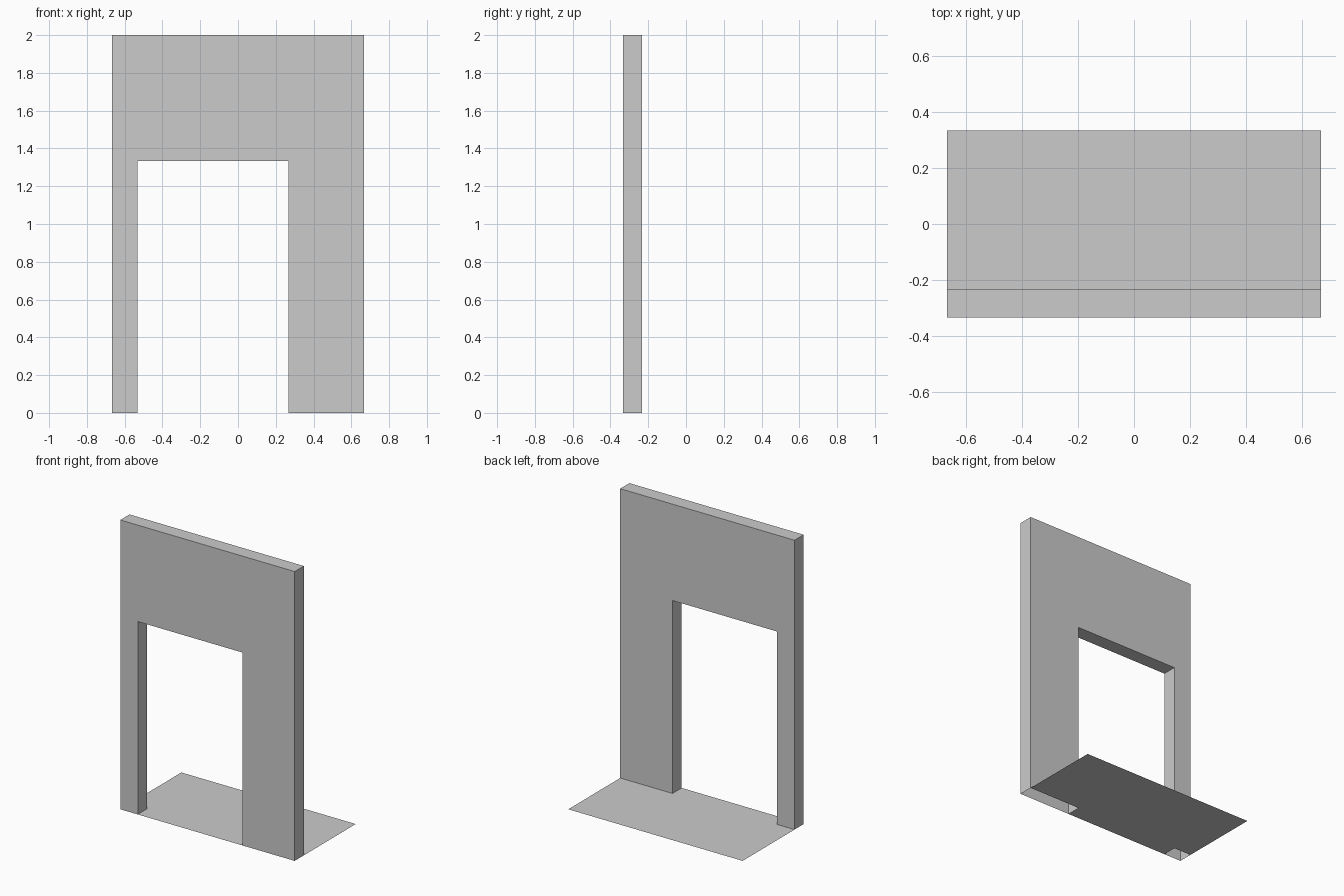
import bpy, bmesh

if "Cube" in bpy.data.objects:
    bpy.data.objects.remove(bpy.data.objects["Cube"])

W, FRONT, BACK = 0.6667, -0.3333, 0.3333
INNER = -0.2333              # rear face of the wall
L, R, TOP = -0.5333, 0.2667, 1.3333   # doorway


def make_object(name, bm):
    mesh = bpy.data.meshes.new(name)
    bm.to_mesh(mesh)
    bm.free()
    obj = bpy.data.objects.new(name, mesh)
    bpy.context.collection.objects.link(obj)


# Wall: doorway outline extruded backwards, left open underneath
bm = bmesh.new()
outline = [(-W, 0), (L, 0), (L, TOP), (R, TOP), (R, 0), (W, 0), (W, 2), (-W, 2)]
face = bm.faces.new([bm.verts.new((x, FRONT, z)) for x, z in outline])
ext = bmesh.ops.extrude_face_region(bm, geom=[face], use_keep_orig=True)
moved = [v for v in ext["geom"] if isinstance(v, bmesh.types.BMVert)]
bmesh.ops.translate(bm, verts=moved, vec=(0, INNER - FRONT, 0))
bmesh.ops.recalc_face_normals(bm, faces=bm.faces)
under = [f for f in bm.faces if all(v.co.z < 0.001 for v in f.verts)]
bmesh.ops.delete(bm, geom=under, context='FACES_ONLY')
make_object("doorway_wall", bm)

# Floor: thin sheet behind the wall, reaching through the doorway
bm = bmesh.new()
plan = [(-W, INNER), (L, INNER), (L, FRONT), (R, FRONT),
        (R, INNER), (W, INNER), (W, BACK), (-W, BACK)]
bm.faces.new([bm.verts.new((x, y, 0)) for x, y in plan])
make_object("floor", bm)
